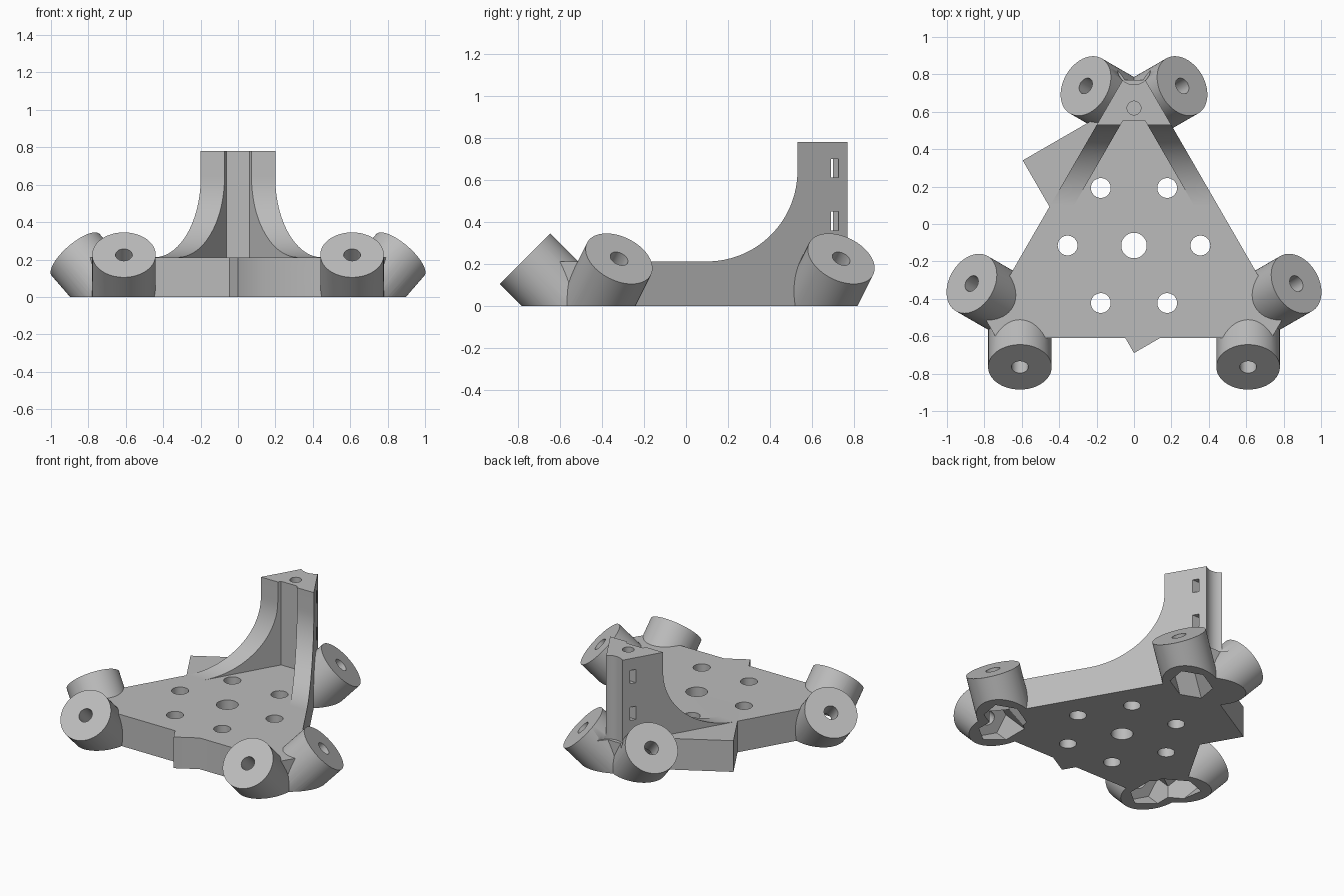
import bpy, bmesh, math
from mathutils import Matrix, Vector

cube = bpy.data.objects.get("Cube")
if cube:
    bpy.data.objects.remove(cube, do_unlink=True)

CENTRE = Vector((0, -0.115, 0))
EDGE = 0.495          # centre to each side of the triangle
TIP = 0.885           # centre to each cut-off corner
PLATE, TOWER = 0.212, 0.78

grey = bpy.data.materials.new("printed grey")
grey.use_nodes = True
grey.diffuse_color = (0.5, 0.5, 0.5, 1)
grey.node_tree.nodes["Principled BSDF"].inputs["Base Color"].default_value = (0.5, 0.5, 0.5, 1)


def make(name, bm):
    bmesh.ops.recalc_face_normals(bm, faces=bm.faces)
    me = bpy.data.meshes.new(name)
    bm.to_mesh(me)
    bm.free()
    me.materials.append(grey)
    ob = bpy.data.objects.new(name, me)
    bpy.context.collection.objects.link(ob)
    return ob


def extrude(name, points, direction):
    bm = bmesh.new()
    face = bm.faces.new([bm.verts.new(p) for p in points])
    res = bmesh.ops.extrude_face_region(bm, geom=[face])
    bmesh.ops.translate(bm, vec=direction,
                        verts=[v for v in res["geom"] if isinstance(v, bmesh.types.BMVert)])
    return make(name, bm)


def prism(name, outline, z0, z1):
    return extrude(name, [(x, y, z0) for x, y in outline], (0, 0, z1 - z0))


def rod(name, start, axis, radius, length, sides=48):
    # cylinder running from start along axis
    bm = bmesh.new()
    axis = Vector(axis).normalized()
    mat = (Matrix.Translation(Vector(start) + axis * length / 2)
           @ axis.to_track_quat('Z', 'Y').to_matrix().to_4x4())
    bmesh.ops.create_cone(bm, cap_ends=True, segments=sides, radius1=radius,
                          radius2=radius, depth=length, matrix=mat)
    return make(name, bm)


def combine(body, tool, operation):
    mod = body.modifiers.new("combine", 'BOOLEAN')
    mod.operation, mod.object, mod.solver = operation, tool, 'EXACT'
    bpy.context.view_layer.objects.active = body
    bpy.ops.object.modifier_apply(modifier=mod.name)
    bpy.data.objects.remove(tool, do_unlink=True)


def cut(body, tool):
    combine(body, tool, 'DIFFERENCE')


# Body: triangle with cut-off corners, full tower height
corner_half = (2 * EDGE - TIP) / math.sqrt(3)
outline = []
for k in range(3):
    turn = Matrix.Rotation(k * math.tau / 3, 3, 'Z')
    for side in (1, -1):
        p = CENTRE + turn @ Vector((side * corner_half, TIP, 0))
        outline.append((p.x, p.y))
body = prism("corner_bracket", outline, 0, TOWER)

# Concave sweep from the tower down to the plate
R = 0.43
sweep = [(-1, PLATE)]
for i in range(25):
    a = i / 24 * math.pi / 2
    sweep.append((0.1 + R * math.sin(a), PLATE + R * (1 - math.cos(a))))
sweep += [(0.53, 1), (-1, 1)]
cut(body, extrude("sweep_cutter", [(-1.5, y, z) for y, z in sweep], (3, 0, 0)))

# Space between the two tower gussets
apex = CENTRE.y + 2 * (EDGE - 0.11)
half = lambda y: (apex - y) / math.sqrt(3)
cut(body, prism("gusset_gap", [(-half(0.55), 0.55), (half(0.55), 0.55),
                               (half(-0.3), -0.3), (-half(-0.3), -0.3)], PLATE, 1))

# Skewed block poking out of two sides of the plate
along = Vector((math.cos(math.pi / 6), 0.5)) * 0.6
a, b = Vector((-0.595, 0.34)), Vector((0, -0.69))
combine(body, prism("skewed_block", [a, b, b + along, a + along], 0, PLATE), 'UNION')

# Six tilted sockets, two for each corner
sockets = []
for k in range(3):
    turn = Matrix.Rotation(k * math.tau / 3, 3, 'Z')
    for side in (1, -1):
        top = CENTRE + turn @ Vector((side * 0.61, -0.65, 0.225))
        inward = (turn @ Vector((0, 1, -1))).normalized()
        sockets.append((top, inward))
for top, inward in sockets:
    combine(body, rod("socket", top, inward, 0.17, 0.52, 64), 'UNION')

# Flat underside
cut(body, prism("floor_cutter", [(-2, -2), (2, -2), (2, 2), (-2, 2)], -1, 0))

# Hexagonal pockets and bolt holes in the sockets
for top, inward in sockets:
    cut(body, rod("pocket", top + inward * 0.13, inward, 0.125, 0.36, 6))
    cut(body, rod("bolt_hole", top - inward * 0.05, inward, 0.045, 0.25, 24))

# Plate holes: one large in the middle, six around it
cut(body, rod("middle_hole", CENTRE - Vector((0, 0, 0.1)), (0, 0, 1), 0.068, 0.4))
for k in range(6):
    t = k * math.tau / 6
    spot = CENTRE + Vector((0.355 * math.cos(t), 0.355 * math.sin(t), -0.1))
    cut(body, rod("ring_hole", spot, (0, 0, 1), 0.053, 0.4, 32))

# Tower: blind top hole, rear groove and strap slots
cut(body, rod("top_hole", (0, 0.62, TOWER - 0.25), (0, 0, 1), 0.037, 0.4, 24))
cut(body, rod("rear_groove", (0, 0.835, PLATE), (0, 0, 1), 0.09, 0.8))
for z in (0.36, 0.61):
    slot = [(-0.3, 0.69), (0.3, 0.69), (0.3, 0.725), (0.06, 0.725), (0.03, 0.7),
            (-0.03, 0.7), (-0.06, 0.725), (-0.3, 0.725)]
    cut(body, prism("strap_slot", slot, z, z + 0.09))

bpy.ops.object.select_all(action='DESELECT')
body.select_set(True)
bpy.context.view_layer.objects.active = body
bpy.ops.object.shade_smooth_by_angle(angle=math.radians(30))
